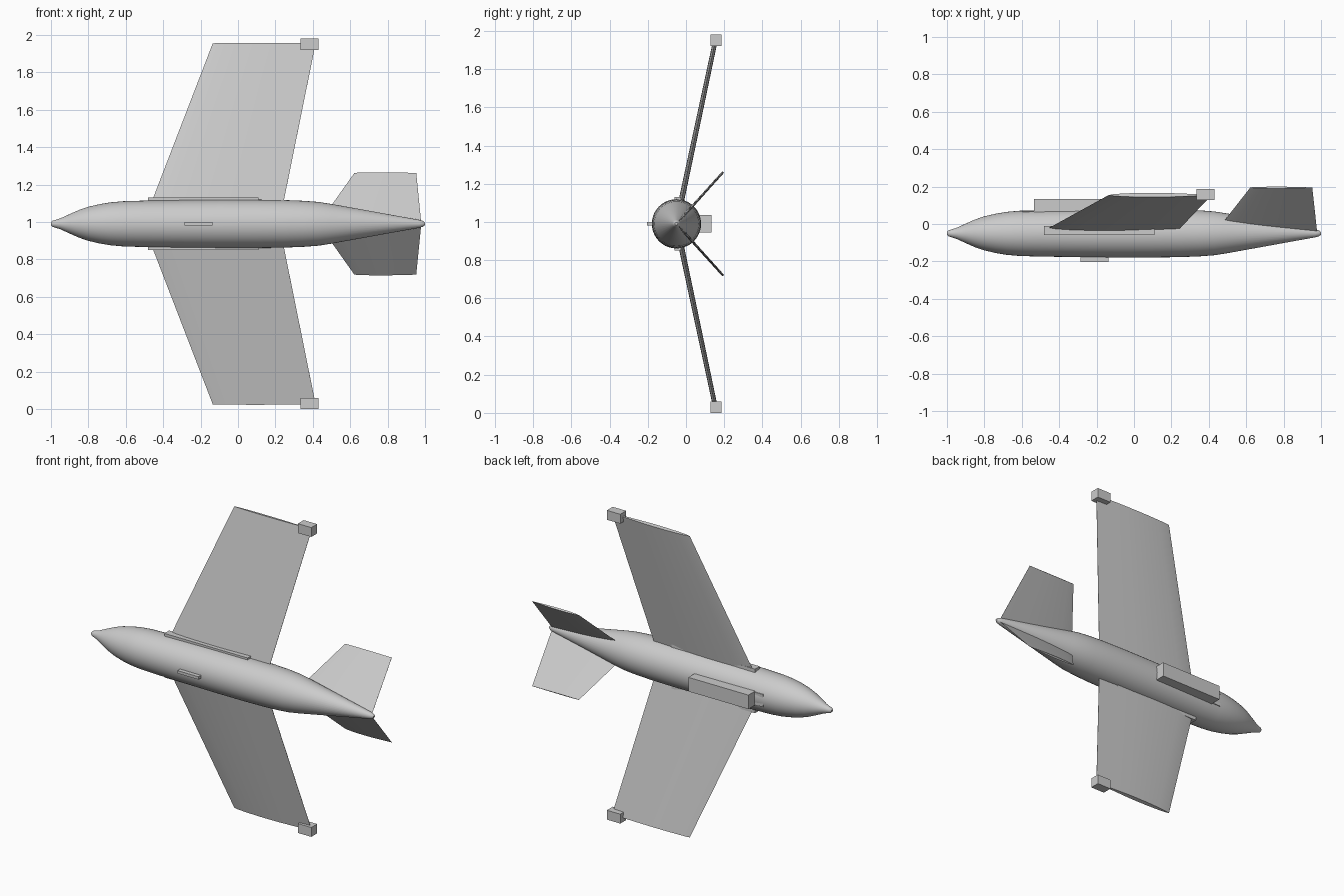
import bpy, bmesh, math
from mathutils import Vector

if "Cube" in bpy.data.objects:
    bpy.data.objects.remove(bpy.data.objects["Cube"], do_unlink=True)

CY, CZ = -0.05, 0.99  # body axis runs along x through this point

grey = bpy.data.materials.new("light_grey")
grey.use_nodes = True
grey.diffuse_color = (0.6, 0.6, 0.6, 1)
grey.node_tree.nodes["Principled BSDF"].inputs["Base Color"].default_value = (0.6, 0.6, 0.6, 1)


def finish(name, bm, smooth=None):
    bmesh.ops.recalc_face_normals(bm, faces=bm.faces)
    mesh = bpy.data.meshes.new(name)
    bm.to_mesh(mesh)
    bm.free()
    mesh.materials.append(grey)
    obj = bpy.data.objects.new(name, mesh)
    bpy.context.collection.objects.link(obj)
    if smooth:
        bpy.ops.object.select_all(action='DESELECT')
        obj.select_set(True)
        bpy.context.view_layer.objects.active = obj
        bpy.ops.object.shade_smooth_by_angle(angle=math.radians(smooth))
    return obj


def loft(name, rings, smooth=None):
    """Skin a list of closed rings and cap both ends."""
    bm = bmesh.new()
    loops = [[bm.verts.new(p) for p in ring] for ring in rings]
    n = len(loops[0])
    for a, b in zip(loops, loops[1:]):
        for i in range(n):
            j = (i + 1) % n
            bm.faces.new((a[i], a[j], b[j], b[i]))
    bm.faces.new(loops[0])
    bm.faces.new(loops[-1])
    return finish(name, bm, smooth)


def box(name, x, y, z):
    """Box from (min, max) pairs; z is measured from the body axis."""
    bm = bmesh.new()
    bmesh.ops.create_cube(bm, size=1)
    for v in bm.verts:
        v.co = Vector((x[v.co.x > 0], y[v.co.y > 0], CZ + z[v.co.z > 0]))
    return finish(name, bm)


# Fuselage: turned profile of (x, radius)
profile = [(-1, 0.008), (-0.992, 0.016), (-0.975, 0.021), (-0.95, 0.029), (-0.9, 0.052),
           (-0.85, 0.074), (-0.8, 0.091), (-0.74, 0.105), (-0.68, 0.115), (-0.61, 0.121),
           (-0.5, 0.124), (-0.3, 0.127), (-0.1, 0.129), (0.1, 0.129), (0.25, 0.127),
           (0.35, 0.123), (0.43, 0.117), (0.5, 0.106), (0.97, 0.021), (0.988, 0.016), (1, 0.007)]
SEG = 40
loft("fuselage", [[(x, CY + r * math.cos(2 * math.pi * i / SEG),
                    CZ + r * math.sin(2 * math.pi * i / SEG)) for i in range(SEG)]
                  for x, r in profile], 40)

# Symmetric section: chord position and half thickness as a share of the maximum
FOIL = [(0, 0), (0.05, 0.4), (0.15, 0.72), (0.3, 0.95), (0.45, 1), (0.6, 0.88), (0.8, 0.5), (1, 0.06)]


def foil_ring(lead, trail, out, direction, half):
    """Section between two x positions, at distance out along a direction in the yz plane."""
    dy, dz = direction
    pts = [(t, h) for t, h in FOIL] + [(t, -h) for t, h in reversed(FOIL[1:])]
    return [(lead + (trail - lead) * t, CY + dy * out - dz * h * half, CZ + dz * out + dy * h * half)
            for t, h in pts]


# Mirrored parts: main wings, root strips, tip pods and V-tail fins
for side, sign in (("upper", 1), ("lower", -1)):
    a = math.atan2(0.205, 0.965)
    d = (math.sin(a), sign * math.cos(a))
    span = math.hypot(0.205, 0.965)
    loft(side + "_wing", [foil_ring(-0.507, 0.22, 0, d, 0.015),
                          foil_ring(-0.135, 0.415, span, d, 0.012)], 30)

    d = (0.67, sign * 0.742)
    loft(side + "_tail_fin", [foil_ring(0.43, 0.98, 0, d, 0.007),
                              foil_ring(0.622, 0.953, 0.366, d, 0.006)], 30)

    box(side + "_root_strip", (-0.48, 0.11), (-0.06, -0.012), sorted((sign * 0.08, sign * 0.141)))
    box(side + "_tip_pod", (0.335, 0.43), (0.127, 0.186), sorted((sign * 0.93, sign * 0.99)))

# Equipment housing on the back, with a low lip ahead of it
box("dorsal_housing", (-0.535, -0.11), (0.0, 0.133), (-0.045, 0.045))
box("dorsal_lip", (-0.595, -0.53), (0.0, 0.07), (-0.04, 0.04))

# Small keel under the belly
box("belly_keel", (-0.287, -0.137), (-0.203, -0.1), (-0.009, 0.009))
